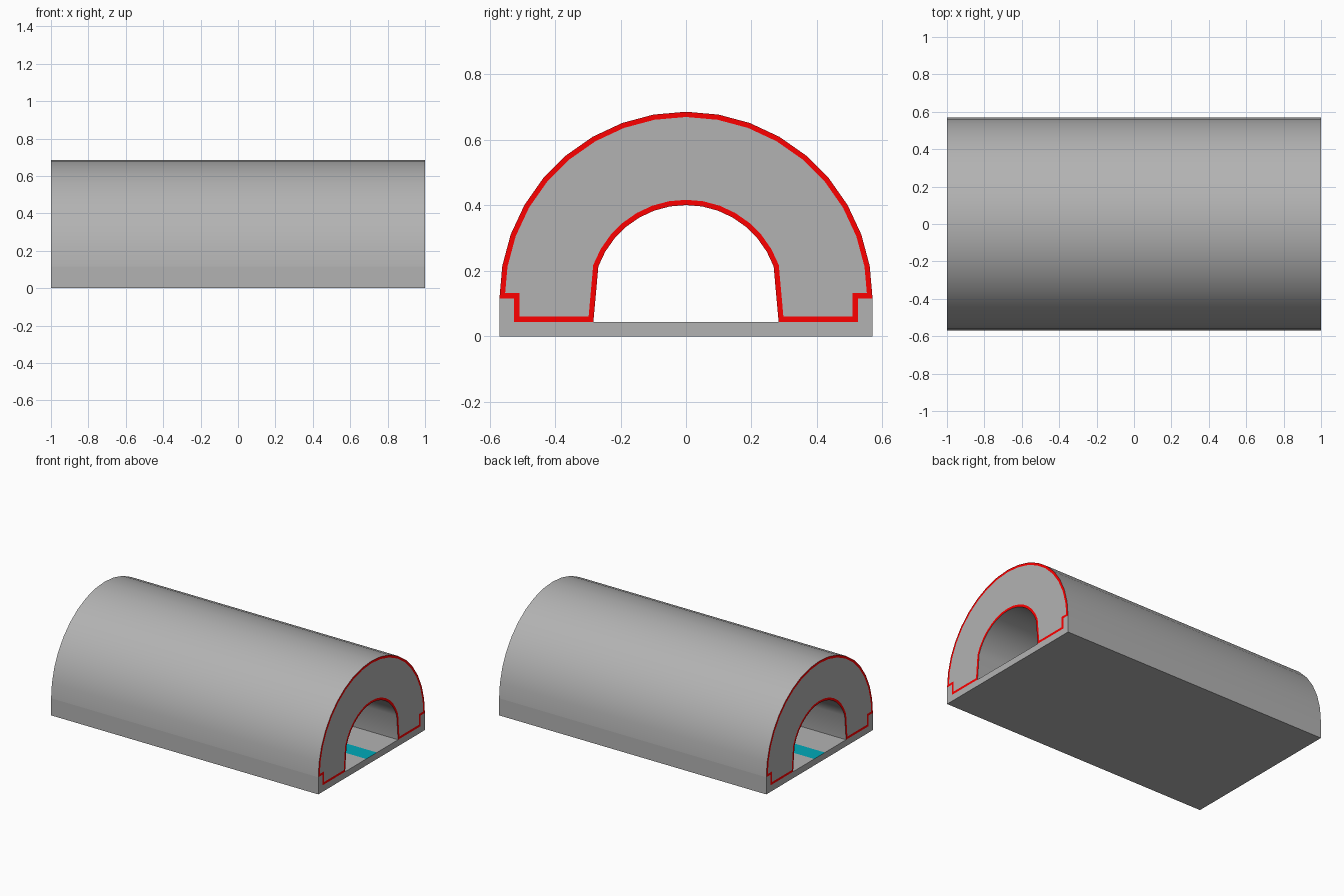
import bpy, bmesh
from math import sin, cos, radians

if "Cube" in bpy.data.objects:
    bpy.data.objects.remove(bpy.data.objects["Cube"])

L, R, RI = 1.0, 0.57, 0.285       # half length, outer and inner radius
SPRING, FLOOR = 0.116, 0.044      # arch centre height, floor height
LIP, STRIPE, TRIM = 0.525, 0.057, 0.016


def material(name, rgb):
    m = bpy.data.materials.new(name)
    m.diffuse_color = (*rgb, 1)
    m.use_nodes = True
    m.node_tree.nodes["Principled BSDF"].inputs["Base Color"].default_value = m.diffuse_color
    return m


def arc(r, start, end):
    step = 10 if end > start else -10
    return [(r * sin(radians(a)), SPRING + r * cos(radians(a)))
            for a in range(start, end + step, step)]


def extrude_profile(pts):
    """Prism along x from a (y, z) outline; returns bmesh and its end caps."""
    bm = bmesh.new()
    a = [bm.verts.new((-L, y, z)) for y, z in pts]
    b = [bm.verts.new((L, y, z)) for y, z in pts]
    n = len(pts)
    for i in range(n):
        j = (i + 1) % n
        bm.faces.new((a[i], a[j], b[j], b[i]))
    caps = [bm.faces.new(a), bm.faces.new(b)]
    bmesh.ops.recalc_face_normals(bm, faces=bm.faces)
    return bm, caps


def finish(name, bm, mats):
    me = bpy.data.meshes.new(name)
    bm.to_mesh(me)
    bm.free()
    ob = bpy.data.objects.new(name, me)
    bpy.context.collection.objects.link(ob)
    for m in mats:
        me.materials.append(m)
    return ob


grey = material("grey", (0.45, 0.45, 0.45))
red = material("red_trim", (1.0, 0.0, 0.0))
teal = material("teal_stripe", (0.0, 0.4, 0.49))

# Arched shell, with a red border inset on both end faces
shell = (arc(R, -90, 90)
         + [(LIP, SPRING), (LIP, FLOOR), (0.283, FLOOR)]
         + arc(RI, 70, -70)
         + [(-0.283, FLOOR), (-LIP, FLOOR), (-LIP, SPRING)])
bm, caps = extrude_profile(shell)
for cap in caps:
    ring = bmesh.ops.inset_region(bm, faces=[cap], thickness=TRIM,
                                  use_even_offset=True, use_boundary=True)
    for f in ring["faces"]:
        f.material_index = 1
arch = finish("tunnel_arch", bm, [grey, red])
bpy.context.view_layer.objects.active = arch
arch.select_set(True)
bpy.ops.object.shade_smooth_by_angle(angle=radians(30))

# Base tray with raised side lips and a teal stripe along the floor
half = [(STRIPE, FLOOR), (LIP, FLOOR), (LIP, SPRING), (R, SPRING), (R, 0)]
base = half + [(-y, z) for y, z in reversed(half)]
bm, caps = extrude_profile(base)
for f in bm.faces:
    c = f.calc_center_median()
    if f not in caps and abs(c.y) < 0.01 and c.z > 0.02:
        f.material_index = 1
finish("base_tray", bm, [grey, teal])
